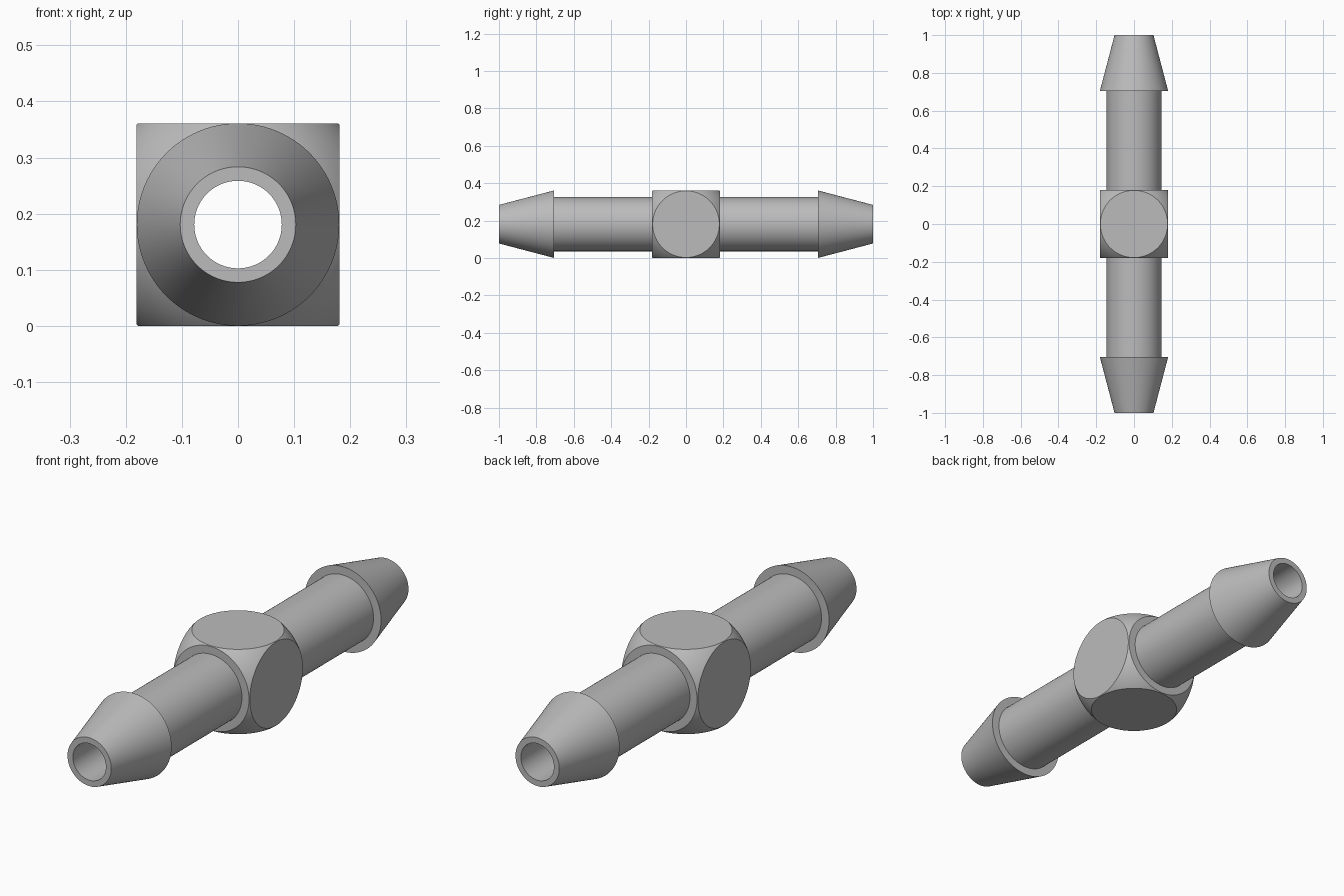
import bpy
import bmesh
from math import pi, radians
from mathutils import Vector, Matrix

HALF = 0.1805      # half the width of the central block
BALL = 0.2537      # ball that rounds the block's corners
STEM, BORE, TIP = 0.145, 0.078, 0.103
BARB_START = 0.705

if "Cube" in bpy.data.objects:
    bpy.data.objects.remove(bpy.data.objects["Cube"])

grey = bpy.data.materials.new("plain grey")
grey.use_nodes = True
grey.diffuse_color = (0.5, 0.5, 0.5, 1)
grey.node_tree.nodes["Principled BSDF"].inputs["Base Color"].default_value = grey.diffuse_color


def finish(bm, name):
    """Turn the bmesh into a smooth object resting on the ground."""
    bmesh.ops.recalc_face_normals(bm, faces=bm.faces)
    mesh = bpy.data.meshes.new(name)
    bm.to_mesh(mesh)
    bm.free()
    mesh.materials.append(grey)
    obj = bpy.data.objects.new(name, mesh)
    obj.location.z = HALF
    bpy.context.collection.objects.link(obj)
    bpy.ops.object.select_all(action='DESELECT')
    obj.select_set(True)
    bpy.context.view_layer.objects.active = obj
    bpy.ops.object.shade_smooth_by_angle(angle=radians(12))
    return obj


# Barbed tube: closed half profile (radius, y), mirrored and spun around y
half = [(BORE, 1), (TIP, 1), (HALF, BARB_START), (STEM, BARB_START)]
profile = half + [(r, -y) for r, y in reversed(half)]
bm = bmesh.new()
verts = [bm.verts.new((r, y, 0)) for r, y in profile]
edges = [bm.edges.new((v, verts[i - 1])) for i, v in enumerate(verts)]
bmesh.ops.spin(bm, geom=verts + edges, cent=(0, 0, 0), axis=(0, 1, 0),
               angle=2 * pi, steps=96, use_merge=True)
bmesh.ops.remove_doubles(bm, verts=bm.verts, dist=1e-5)
finish(bm, "barbed_tube")

# Central block: ball sliced flat on six sides
bm = bmesh.new()
bmesh.ops.create_uvsphere(bm, u_segments=128, v_segments=64, radius=BALL,
                          matrix=Matrix.Rotation(pi / 2, 4, 'X'))
for axis in range(3):
    for side in (-1, 1):
        normal = Vector((0, 0, 0))
        normal[axis] = side
        cut = bmesh.ops.bisect_plane(
            bm, geom=bm.verts[:] + bm.edges[:] + bm.faces[:], dist=1e-6,
            plane_co=normal * HALF, plane_no=normal, clear_outer=True)["geom_cut"]
        rim = [e for e in cut if isinstance(e, bmesh.types.BMEdge)]
        if axis == 1:
            # ring-shaped shoulder around the tube, leaving the bore open
            new = bmesh.ops.extrude_edge_only(bm, edges=rim)["geom"]
            for v in new:
                if isinstance(v, bmesh.types.BMVert):
                    r = Vector((v.co.x, 0, v.co.z)).normalized() * (STEM - 0.004)
                    v.co = r + normal * HALF
        else:
            bmesh.ops.edgeloop_fill(bm, edges=rim)
finish(bm, "central_block")
